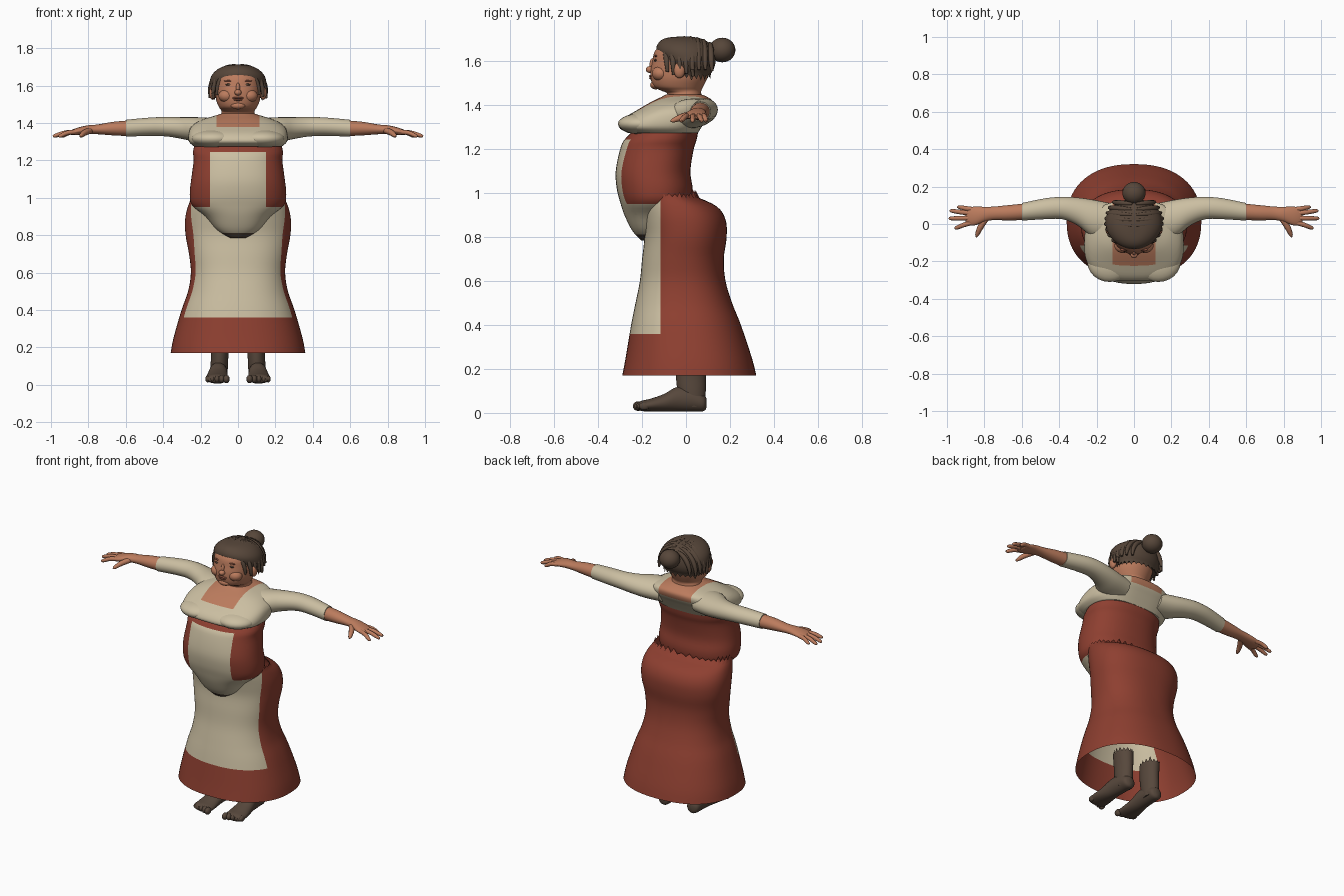
import bpy, bmesh, math, random
from mathutils import Vector

random.seed(4)
cube = bpy.data.objects.get("Cube")
if cube:
    bpy.data.objects.remove(cube, do_unlink=True)


def material(name, rgb):
    m = bpy.data.materials.new(name)
    m.use_nodes = True
    col = (*rgb, 1)
    m.diffuse_color = col
    bsdf = m.node_tree.nodes["Principled BSDF"]
    bsdf.inputs["Base Color"].default_value = col
    bsdf.inputs["Roughness"].default_value = 0.8
    return m


RED = material("brick red cloth", (0.27, 0.05, 0.03))
TAN = material("linen cloth", (0.60, 0.52, 0.36))
SKIN = material("skin", (0.50, 0.20, 0.11))
LIP = material("lip", (0.30, 0.10, 0.06))
HAIR = material("dark brown hair", (0.095, 0.062, 0.042))
SHOE = material("dark brown foot", (0.095, 0.064, 0.045))


def finish(bm, name, mats, rule=None, side=1, cuts=()):
    """Cut colour borders, colour faces by rule, smooth."""
    for co, no in cuts:
        bmesh.ops.bisect_plane(bm, geom=bm.verts[:] + bm.edges[:] + bm.faces[:],
                               plane_co=co, plane_no=no)
    for v in bm.verts:
        v.co.x *= side
    bmesh.ops.recalc_face_normals(bm, faces=bm.faces[:])
    for f in bm.faces:
        if rule:
            f.material_index = rule(f.calc_center_median())
    me = bpy.data.meshes.new(name)
    bm.to_mesh(me)
    bm.free()
    for m in mats:
        me.materials.append(m)
    ob = bpy.data.objects.new(name, me)
    bpy.context.collection.objects.link(ob)
    bpy.ops.object.select_all(action='DESELECT')
    ob.select_set(True)
    bpy.context.view_layer.objects.active = ob
    bpy.ops.object.shade_smooth_by_angle(angle=math.radians(50))
    return ob


def spline(rows, steps):
    """Catmull-Rom interpolation of ring parameters."""
    out = []
    for i in range(len(rows) - 1):
        a, b, c, d = (rows[max(i - 1, 0)], rows[i], rows[i + 1], rows[min(i + 2, len(rows) - 1)])
        for k in range(steps):
            t = k / steps
            out.append([q + t / 2 * (r - p + t * (2 * p - 5 * q + 4 * r - s + t * (3 * (q - r) + s - p)))
                        for p, q, r, s in zip(a, b, c, d)])
    return out + [list(rows[-1])]


def skin_rings(bm, rings, caps):
    vs = [[bm.verts.new(p) for p in r] for r in rings]
    n = len(vs[0])
    for a, b in zip(vs, vs[1:]):
        for i in range(n):
            bm.faces.new((a[i], a[(i + 1) % n], b[(i + 1) % n], b[i]))
    if caps[0]:
        bm.faces.new(vs[0])
    if caps[1]:
        bm.faces.new(vs[-1])


def loft(name, rows, mats, axis="z", power=2.0, n=48, steps=4, caps=(True, True),
         jag=None, **kw):
    """Rows: position along axis, centre u, centre v, radius u, radius v."""
    bm = bmesh.new()
    rings = []
    for t, cu, cv, ru, rv in spline(rows, steps):
        ring = []
        for i in range(n):
            a = math.tau * i / n
            c, s = math.cos(a), math.sin(a)
            u = cu + ru * math.copysign(abs(c) ** (2 / power), c)
            v = cv + rv * math.copysign(abs(s) ** (2 / power), s)
            ring.append(Vector({"z": (u, v, t), "x": (t, u, v), "y": (u, t, v)}[axis]))
        rings.append(ring)
    if jag:
        for p in rings[jag[0]][::2]:
            p.z += jag[1] * random.uniform(0.3, 1)
    skin_rings(bm, rings, caps)
    return finish(bm, name, mats, **kw)


def body(rows):
    """Convert (z, half width, front y, back y) rows."""
    return [(z, 0, (f + b) / 2, w, (b - f) / 2) for z, w, f, b in rows]


def tube(name, pts, mat, side=1, n=10, steps=4):
    """Round tapered tube through (x, y, z, radius) points."""
    bm = bmesh.new()
    path = spline(pts, steps)
    rings = []
    for i, p in enumerate(path):
        d = Vector(path[min(i + 1, len(path) - 1)][:3]) - Vector(path[max(i - 1, 0)][:3])
        q = d.to_track_quat('Z', 'Y')
        rings.append([Vector(p[:3]) + q @ Vector((math.cos(math.tau * k / n), math.sin(math.tau * k / n), 0)) * p[3]
                      for k in range(n)])
    skin_rings(bm, rings, (True, True))
    return finish(bm, name, [mat], side=side)


def ball(name, co, r, mat, side=1):
    bm = bmesh.new()
    bmesh.ops.create_uvsphere(bm, u_segments=24, v_segments=14, radius=1)
    for v in bm.verts:
        v.co = Vector(co) + Vector(a * b for a, b in zip(v.co, r))
    return finish(bm, name, [mat], side=side)


# Skirt with painted apron, open at the hem
loft("skirt", body([(.17, .36, -.29, .32), (.25, .345, -.275, .30), (.4, .302, -.25, .25),
                    (.5, .267, -.23, .21), (.6, .252, -.21, .18), (.7, .262, -.2, .172),
                    (.8, .28, -.19, .185), (.88, .283, -.2, .18), (.94, .272, -.21, .14),
                    (.985, .255, -.2, .045)]),
     [RED, TAN], power=2.3, n=72, caps=(False, False), jag=(-1, .035),
     cuts=[((0, -.115, 0), (0, 1, 0)), ((0, 0, .36), (0, 0, 1))],
     rule=lambda c: int(c.y < -.115 and c.z > .36))


# Bodice with belly panel and hanging apron flap
def bodice_colour(c):
    if c.z < .812:
        return 2
    panel = abs(c.x) < .15 and c.z < 1.245
    return int(c.y < -.12 and (panel or c.z < .95))


loft("bodice", body([(.785, .05, -.205, -.12), (.83, .115, -.245, -.08), (.9, .175, -.28, -.02),
                     (.96, .245, -.30, .02), (1.02, .258, -.315, .03), (1.1, .25, -.32, .02),
                     (1.2, .237, -.30, .035), (1.25, .24, -.275, .05), (1.32, .22, -.2, .06)]),
     [RED, TAN, SHOE], power=2.25, n=64,
     cuts=[((x, 0, 0), (1, 0, 0)) for x in (-.15, .15)]
     + [((0, 0, z), (0, 0, 1)) for z in (.812, .95, 1.245)],
     rule=bodice_colour)

# Blouse with square neckline in front and back
loft("blouse", body([(1.275, .235, -.265, .055), (1.30, .262, -.305, .07), (1.34, .265, -.285, .095),
                     (1.38, .25, -.22, .12), (1.415, .2, -.16, .125), (1.437, .13, -.115, .10),
                     (1.45, .09, -.09, .07)]),
     [TAN, SKIN], power=2.7, n=64,
     cuts=[((x, 0, 0), (1, 0, 0)) for x in (-.115, .115)] + [((0, 0, 1.378), (0, 0, 1))],
     rule=lambda c: int(abs(c.x) < .115 and c.z > 1.378))

# Neck and head
loft("head", body([(1.40, .11, -.12, .08), (1.45, .09, -.085, .07), (1.468, .09, -.115, .07),
                   (1.485, .102, -.148, .078), (1.52, .116, -.16, .095), (1.56, .121, -.161, .11),
                   (1.60, .124, -.153, .12), (1.65, .118, -.14, .12), (1.69, .08, -.09, .09),
                   (1.705, .01, -.01, .01)]), [SKIN], power=2.1)
ball("nose", (0, -.163, 1.563), (.019, .02, .016), SKIN)
ball("nose_bridge", (0, -.152, 1.585), (.011, .014, .03), SKIN)
ball("upper_lip", (0, -.158, 1.534), (.03, .011, .006), LIP)
ball("lower_lip", (0, -.157, 1.524), (.024, .011, .006), LIP)
ball("chin", (0, -.138, 1.493), (.04, .025, .02), SKIN)

# Hair cap and bun
loft("hair_cap", body([(1.54, .13, -.06, .11), (1.57, .148, -.10, .128), (1.605, .153, -.115, .135),
                       (1.65, .143, -.135, .13), (1.685, .112, -.125, .105), (1.707, .065, -.09, .06),
                       (1.714, .01, -.02, .0)]), [HAIR], jag=(0, -.03))
ball("hair_bun", (0, .165, 1.652), (.062, .06, .056), HAIR)

for label, s in (("left", 1), ("right", -1)):
    ball(label + "_eye", (.047, -.138, 1.605), (.02, .008, .006), HAIR, s)
    ball(label + "_brow", (.048, -.137, 1.625), (.027, .008, .004), LIP, s)
    ball(label + "_cheek", (.06, -.115, 1.545), (.045, .04, .035), SKIN, s)
    ball(label + "_ear", (.135, -.03, 1.56), (.018, .026, .036), SKIN, s)
    ball(label + "_bust", (.13, -.2, 1.316), (.12, .11, .048), TAN, s)

    # Hair locks falling from the parting
    for k in range(8):
        y0 = -.095 + k * .029
        w = math.sqrt(1 - ((y0 - .005) / .15) ** 2)
        end = random.uniform(1.5, 1.75)
        pts = []
        for j in range(6):
            a = .08 + (end - .08) * j / 5
            pts.append((w * .152 * math.sin(a), y0 + .01 * j / 5, 1.555 + .155 * math.cos(a) * (.35 + .65 * w),
                        .004 + .011 * math.sin(math.pi * (j + .5) / 6)))
        tube(f"{label}_hair_lock_{k}", pts, HAIR, s, n=8, steps=3)

    # Sleeve, forearm and hand
    loft(label + "_sleeve", [(.12, .01, 1.36, .10, .065), (.22, .03, 1.365, .1, .066),
                             (.30, .066, 1.373, .075, .058), (.38, .085, 1.38, .06, .052),
                             (.47, .082, 1.38, .056, .049), (.6, .065, 1.372, .047, .045)],
         [TAN], axis="x", n=28, side=s)
    loft(label + "_forearm", [(.58, .066, 1.372, .044, .042), (.67, .06, 1.37, .041, .036),
                              (.75, .057, 1.366, .036, .026), (.80, .052, 1.364, .04, .024),
                              (.85, .043, 1.357, .05, .02), (.885, .041, 1.35, .047, .015),
                              (.90, .041, 1.348, .035, .008)],
         [SKIN], axis="x", n=28, side=s)
    for k, (root, tip_x, tip_y) in enumerate([(.078, .945, .09), (.056, .985, .07),
                                              (.032, .99, .03), (.01, .96, -.02)]):
        tube(f"{label}_finger_{k + 1}",
             [(.86, root, 1.353, .013), ((.86 + tip_x) / 2, (root * .5 + tip_y * .5), 1.348, .0125),
              (tip_x - .012, tip_y, 1.332, .010), (tip_x, tip_y, 1.329, .004)], SKIN, s)
    tube(label + "_thumb", [(.79, .03, 1.36, .016), (.82, -.015, 1.348, .016),
                            (.838, -.055, 1.333, .011), (.842, -.07, 1.328, .004)], SKIN, s)

    # Foot and shin with a ragged top
    loft(label + "_shin", [(.03, .1, .035, .042, .05), (.1, .1, .026, .046, .064),
                           (.17, .098, .022, .047, .068), (.25, .1, .022, .052, .07)],
         [SHOE], n=32, caps=(True, False), jag=(-1, .04), side=s)
    loft(label + "_foot", [(.094, .102, .045, .012, .02), (.08, .102, .046, .038, .038),
                           (.03, .103, .06, .046, .054), (-.04, .106, .062, .05, .056),
                           (-.1, .11, .046, .055, .04), (-.16, .112, .036, .062, .029),
                           (-.2, .112, .032, .06, .024), (-.215, .112, .03, .05, .016)],
         [SHOE], axis="y", n=32, side=s)
    for k in range(5):
        ball(f"{label}_toe_{k + 1}", (.062 + .025 * k, -.218 + .007 * k, .031),
             (.017 - .001 * k, .024, .022 - .001 * k), SHOE, s)
